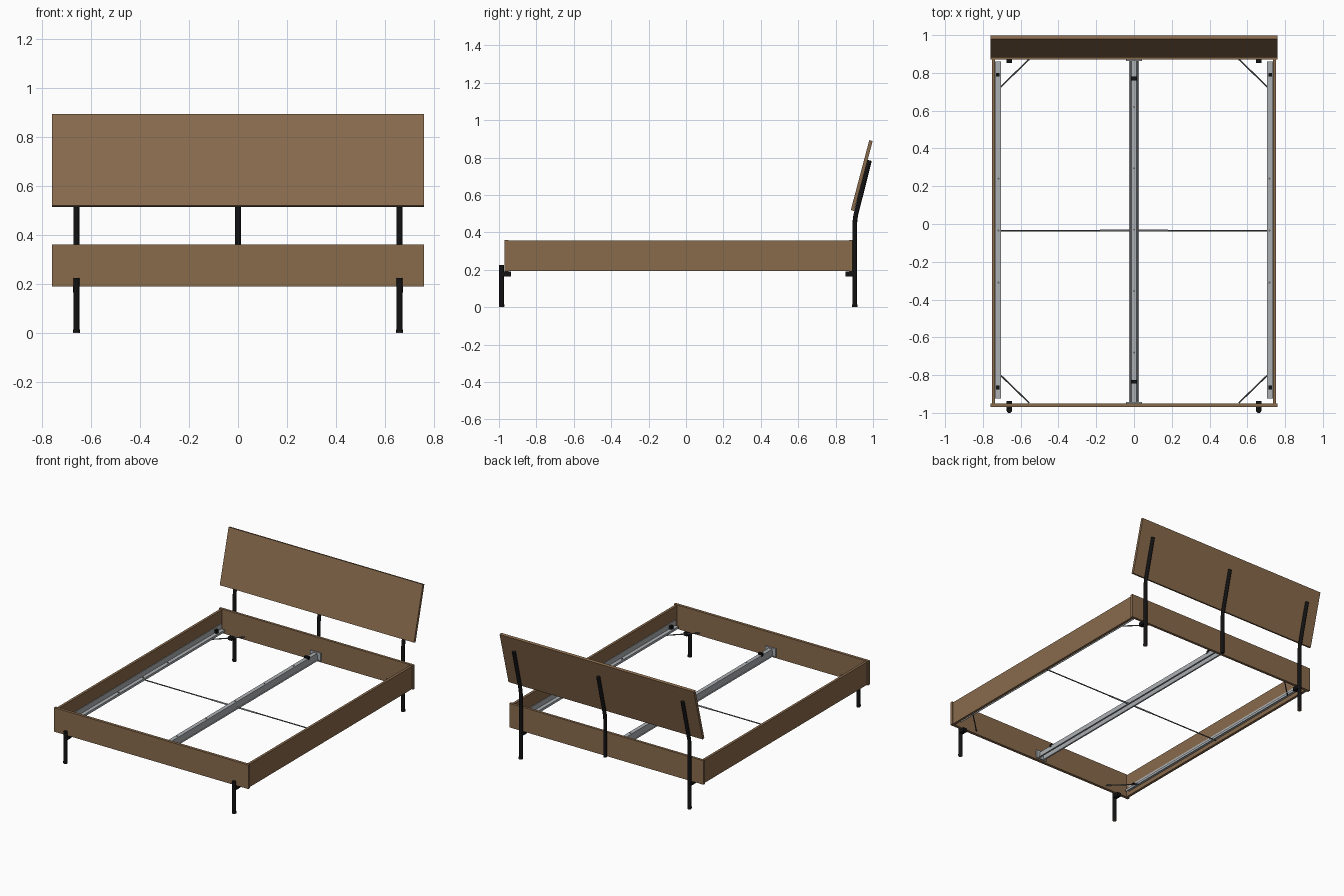
import bpy, bmesh, math
from mathutils import Vector

cube = bpy.data.objects.get("Cube")
if cube:
    bpy.data.objects.remove(cube, do_unlink=True)


def material(name, rgb, rough=0.6):
    m = bpy.data.materials.new(name)
    m.use_nodes = True
    m.diffuse_color = (*rgb, 1)
    bsdf = m.node_tree.nodes["Principled BSDF"]
    bsdf.inputs["Base Color"].default_value = (*rgb, 1)
    bsdf.inputs["Roughness"].default_value = rough
    return m


WOOD = material("walnut_wood", (0.25, 0.145, 0.073))
BLACK = material("black_metal", (0.006, 0.006, 0.006))
STEEL = material("galvanised_steel", (0.41, 0.435, 0.45))
DARK = material("dark_steel", (0.13, 0.135, 0.14))
PAD = material("brown_glide", (0.10, 0.07, 0.05))


def finish(name, bm, mat, smooth=False):
    bmesh.ops.recalc_face_normals(bm, faces=bm.faces)
    mesh = bpy.data.meshes.new(name)
    bm.to_mesh(mesh)
    bm.free()
    mesh.materials.append(mat)
    obj = bpy.data.objects.new(name, mesh)
    bpy.context.collection.objects.link(obj)
    if smooth:
        bpy.ops.object.select_all(action="DESELECT")
        obj.select_set(True)
        bpy.context.view_layer.objects.active = obj
        bpy.ops.object.shade_smooth_by_angle(angle=math.radians(40))
    return obj


def box(name, x, y, z, mat):
    """Box from (min, max) ranges on each axis."""
    bm = bmesh.new()
    bmesh.ops.create_cube(bm, size=1)
    for v in bm.verts:
        v.co = [r[0] if c < 0 else r[1] for c, r in zip(v.co, (x, y, z))]
    return finish(name, bm, mat)


def prism(name, outline, axis, lo, hi, mat):
    """Extrude a 2D outline along x (outline is y, z) or y (outline is x, z)."""
    bm = bmesh.new()
    rings = [[bm.verts.new((d, a, b) if axis == "x" else (a, d, b))
              for a, b in outline] for d in (lo, hi)]
    n = len(outline)
    bm.faces.new(rings[0])
    bm.faces.new(rings[1])
    for i in range(n):
        j = (i + 1) % n
        bm.faces.new((rings[0][i], rings[0][j], rings[1][j], rings[1][i]))
    return finish(name, bm, mat)


def tube(name, path, radius, mat, sides=16):
    """Round bar that follows a path in a plane, mitred at its bends."""
    pts = [Vector(p) for p in path]
    bm = bmesh.new()
    rings = []
    for i, p in enumerate(pts):
        a = (p - pts[i - 1]).normalized() if i else (pts[1] - p).normalized()
        b = (pts[i + 1] - p).normalized() if i < len(pts) - 1 else a
        t = (a + b).normalized()
        u = Vector((1, 0, 0)) if abs(t.x) < 0.3 else Vector((0, 0, 1))
        u = (u - t * u.dot(t)).normalized()
        w = t.cross(u)
        rings.append([bm.verts.new(p + radius * (u * math.cos(k) + w * math.sin(k)))
                      for k in (2 * math.pi * s / sides for s in range(sides))])
    for r, q in zip(rings, rings[1:]):
        for i in range(sides):
            j = (i + 1) % sides
            bm.faces.new((r[i], r[j], q[j], q[i]))
    bm.faces.new(rings[0])
    bm.faces.new(rings[-1])
    return finish(name, bm, mat, True)


# Wooden frame boards
box("foot_panel", (-0.76, 0.76), (-0.97, -0.95), (0.19, 0.36), WOOD)
box("head_panel", (-0.76, 0.76), (0.872, 0.89), (0.19, 0.36), WOOD)
for side, s in (("left", 1), ("right", -1)):
    box(side + "_side_panel", sorted((s * 0.735, s * 0.753)), (-0.95, 0.872),
        (0.193, 0.355), WOOD)

# Leaning headboard
prism("headboard", [(0.881, 0.519), (0.98, 0.893), (0.998, 0.888), (0.899, 0.514)],
      "x", -0.76, 0.76, WOOD)

# Headboard posts; the outer two run down to the floor
for name, x, base in (("left", 0.66, 0.006), ("middle", 0, 0.19), ("right", -0.66, 0.006)):
    tube(name + "_head_post", [(x, 0.903, base), (x, 0.903, 0.455), (x, 0.907, 0.49),
                               (x, 0.981, 0.785)], 0.0125, BLACK)

for side, s in (("left", 1), ("right", -1)):
    x = 0.66 * s
    # Front legs
    tube(side + "_front_leg", [(x, -0.986, 0.006), (x, -0.986, 0.225)], 0.0125, BLACK)
    for end, y, inward in (("front", -0.986, 1), ("back", 0.903, -1)):
        tag = side + "_" + end
        # Foot collar, floor glide and bracket under the panel
        tube(tag + "_foot_collar", [(x, y, 0.004), (x, y, 0.013)], 0.0145, BLACK)
        tube(tag + "_glide", [(x, y, 0), (x, y, 0.005)], 0.0142, PAD)
        box(tag + "_leg_bracket", (x - 0.014, x + 0.014),
            sorted((y, y + inward * 0.05)), (0.165, 0.19), BLACK)
        # Diagonal corner brace
        edge = -0.947 if end == "front" else 0.872
        tube(tag + "_corner_brace", [(s * 0.71, edge + inward * 0.15, 0.21),
                                     (s * 0.555, edge, 0.21)], 0.004, DARK, 8)

    # Slat rail, a thin folded profile fixed to the side panel
    rail = [(0.735, 0.262), (0.735, 0.222), (0.709, 0.222), (0.709, 0.21),
            (0.705, 0.21), (0.705, 0.226), (0.731, 0.226), (0.731, 0.262)]
    prism(side + "_slat_rail", [(s * a, b) for a, b in rail], "y", -0.925, 0.86, STEEL)
    for i, y in enumerate((-0.865, 0.79)):
        box(f"{side}_rail_clip_{i}", sorted((s * 0.712, s * 0.73)), (y - 0.01, y + 0.01),
            (0.222, 0.25), BLACK)
    for i, y in enumerate((-0.31, -0.035, 0.24)):
        tube(f"{side}_rail_bolt_{i}", [(s * 0.718, y, 0.222), (s * 0.718, y, 0.23)],
             0.006, DARK, 10)

    # Cross tie, with a thicker sleeve near the middle
    tube(side + "_cross_tie", [(s * 0.02, -0.035, 0.213), (s * 0.732, -0.035, 0.213)],
         0.004, DARK, 8)
    tube(side + "_cross_tie_sleeve", [(s * 0.02, -0.035, 0.213), (s * 0.18, -0.035, 0.213)],
         0.0055, STEEL, 8)

# Centre beam, an open hat section
half = [(0.027, 0.205), (0.027, 0.208), (0.019, 0.208), (0.014, 0.25)]
inner = [(0.011, 0.247), (0.016, 0.205)]
outline = half + [(-a, b) for a, b in reversed(half)]
outline += [(-a, b) for a, b in reversed(inner)] + inner
prism("centre_beam", outline, "y", -0.942, 0.864, STEEL)
for end, y in (("front", -0.946), ("back", 0.868)):
    box(end + "_beam_plate", (-0.042, 0.042), (y - 0.004, y + 0.004), (0.2, 0.258), STEEL)
for end, y in (("front", -0.835), ("back", 0.77)):
    box(end + "_beam_clip", (-0.016, 0.016), (y - 0.01, y + 0.01), (0.24, 0.262), BLACK)
for i in range(5):
    y = -0.68 + 0.325 * i
    tube(f"beam_bolt_{i}", [(0, y, 0.247), (0, y, 0.252)], 0.005, DARK, 10)
